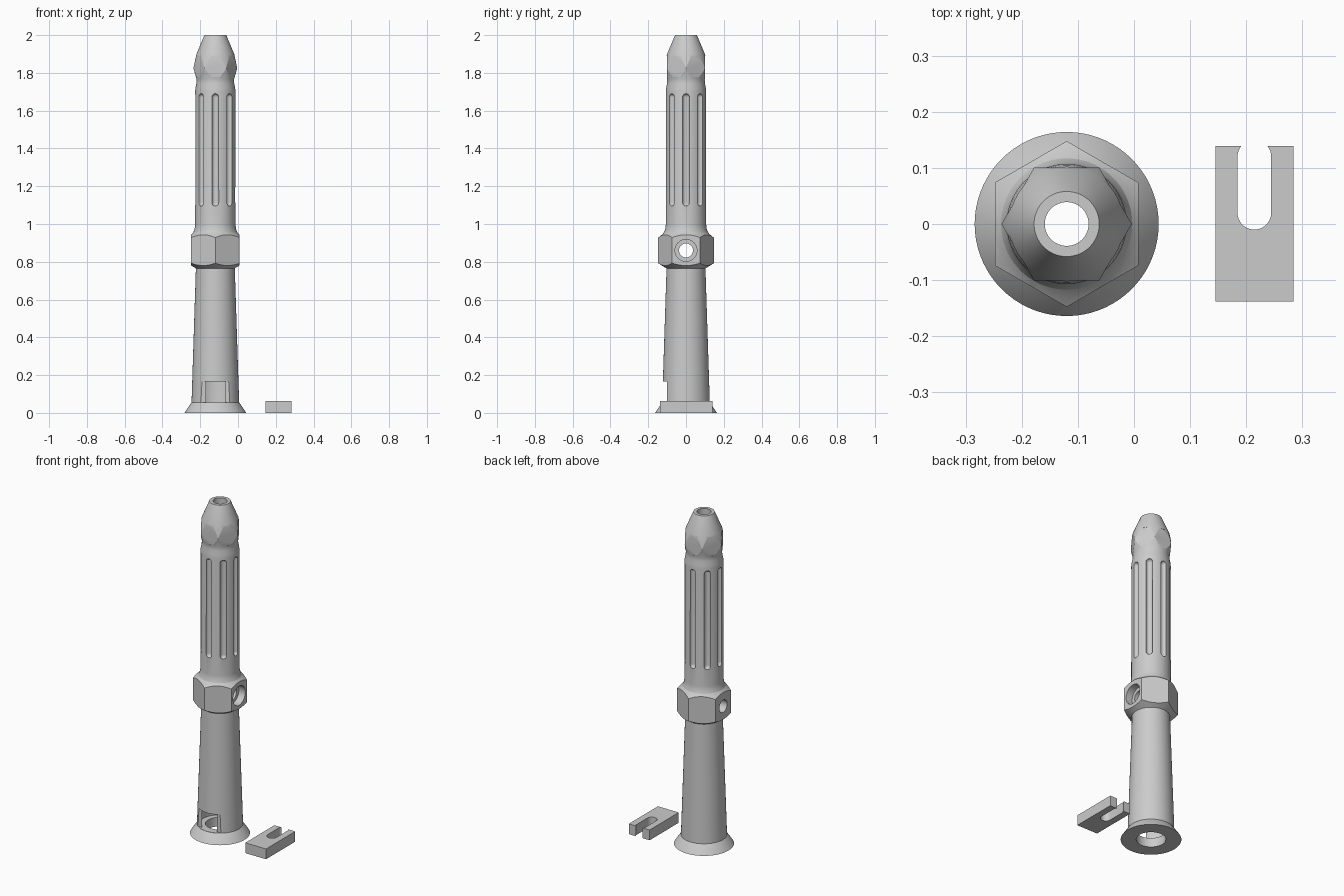
import bpy, bmesh
from math import pi, tan, radians
from mathutils import Matrix, Vector

cube = bpy.data.objects.get("Cube")
if cube:
    bpy.data.objects.remove(cube, do_unlink=True)

grey = bpy.data.materials.new("plain_grey")
grey.use_nodes = True
grey.diffuse_color = (0.6, 0.6, 0.6, 1)
grey.node_tree.nodes["Principled BSDF"].inputs["Base Color"].default_value = (0.6, 0.6, 0.6, 1)

CX = -0.12          # axis of the barrel


def finish(bm, name, at=(0, 0, 0)):
    """Turn a bmesh into a grey object."""
    bmesh.ops.recalc_face_normals(bm, faces=bm.faces)
    mesh = bpy.data.meshes.new(name)
    bm.to_mesh(mesh)
    bm.free()
    mesh.materials.append(grey)
    obj = bpy.data.objects.new(name, mesh)
    obj.location = at
    bpy.context.collection.objects.link(obj)
    return obj


def revolve(name, profile, at, steps=72):
    """Spin a closed (radius, z) loop about the z axis."""
    bm = bmesh.new()
    verts = [bm.verts.new((r, 0, z)) for r, z in profile]
    edges = [bm.edges.new((v, verts[i - 1])) for i, v in enumerate(verts)]
    bmesh.ops.spin(bm, geom=verts + edges, axis=(0, 0, 1), cent=(0, 0, 0),
                   angle=2 * pi, steps=steps, use_merge=True)
    bmesh.ops.remove_doubles(bm, verts=bm.verts, dist=1e-5)
    return finish(bm, name, at)


def box(name, lo, hi, turn=None):
    lo, hi = Vector(lo), Vector(hi)
    bm = bmesh.new()
    bmesh.ops.create_cube(bm, size=1)
    bmesh.ops.scale(bm, vec=hi - lo, verts=bm.verts)
    bmesh.ops.translate(bm, vec=(lo + hi) / 2, verts=bm.verts)
    if turn is not None:
        bm.transform(Matrix.Translation((CX, 0, 0)) @ Matrix.Rotation(turn, 4, 'Z'))
    return finish(bm, name)


def rod(name, radius, start, end, sides=32, roll=0):
    """Prism between two points."""
    start, end = Vector(start), Vector(end)
    axis = end - start
    bm = bmesh.new()
    bmesh.ops.create_cone(bm, cap_ends=True, segments=sides, radius1=radius,
                          radius2=radius, depth=axis.length)
    bm.transform(Matrix.Translation((start + end) / 2)
                 @ axis.to_track_quat('Z', 'Y').to_matrix().to_4x4()
                 @ Matrix.Rotation(roll, 4, 'Z'))
    return finish(bm, name)


def capsule(name, radius, z0, z1, at):
    """Round-ended rod along z, made by stretching a sphere."""
    bm = bmesh.new()
    bmesh.ops.create_uvsphere(bm, u_segments=24, v_segments=12, radius=radius)
    for v in bm.verts:
        if abs(v.co.z) < 1e-5:
            v.co.z = 0
    for v in bm.verts:
        v.co.z += z1 - radius if v.co.z > 0 else z0 + radius
    return finish(bm, name, at)


def cut(target, cutter):
    mod = target.modifiers.new("cut", 'BOOLEAN')
    mod.operation, mod.solver, mod.object = 'DIFFERENCE', 'EXACT', cutter
    bpy.context.view_layer.objects.active = target
    bpy.ops.object.modifier_apply(modifier=mod.name)
    bpy.data.objects.remove(cutter, do_unlink=True)


def smooth(obj, angle):
    bpy.ops.object.select_all(action='DESELECT')
    obj.select_set(True)
    bpy.context.view_layer.objects.active = obj
    bpy.ops.object.shade_smooth_by_angle(angle=radians(angle))


# Hollow barrel: flared foot, tapered lower tube, nut blank, shaft, collar, tip
outer = [(0.164, 0), (0.129, 0.052), (0.126, 0.055), (0.103, 0.765), (0.109, 0.769),
         (0.118, 0.774), (0.15, 0.794), (0.15, 0.926), (0.128, 0.943), (0.117, 0.955),
         (0.11, 0.972), (0.107, 0.995), (0.107, 1.70), (0.105, 1.72), (0.1, 1.745),
         (0.099, 1.765), (0.116, 1.825), (0.1, 1.9), (0.058, 2)]
bore = [(0.039, 2), (0.039, 0.8), (0.085, 0.72), (0.112, 0.17), (0.112, 0.055),
        (0.08, 0.055), (0.08, 0)]
barrel = revolve("barrel", outer + bore, (CX, 0, 0))

# Six flats each on the nut and on the collar near the tip
for apothem, z0, z1, offset in ((0.128, 0.76, 0.96, 0), (0.1005, 1.775, 1.89, pi / 6)):
    half = apothem * tan(pi / 6) + 0.02
    for i in range(6):
        cut(barrel, box("flat_cutter", (apothem, -half, z0), (0.3, half, z1),
                        offset + i * pi / 3))

# Eight round-ended grip flutes
for i in range(8):
    at = Matrix.Rotation(i * pi / 4, 4, 'Z') @ Vector((0.108, 0, 0))
    cut(barrel, capsule("flute_cutter", 0.0185, 1.095, 1.69, at + Vector((CX, 0, 0))))

# Cross hole through the nut, with a round recess and a hexagonal recess
NZ = 0.86
cut(barrel, rod("cross_cutter", 0.037, (CX - 0.3, 0, NZ), (CX + 0.3, 0, NZ)))
cut(barrel, rod("round_recess_cutter", 0.058, (CX + 0.085, 0, NZ), (CX + 0.3, 0, NZ)))
cut(barrel, rod("hex_recess_cutter", 0.06, (CX - 0.085, 0, NZ), (CX - 0.3, 0, NZ), 6))

# Flat window at the front of the foot
cut(barrel, box("window_cutter", (CX - 0.076, -0.3, 0.056), (CX + 0.076, -0.1, 0.165)))
smooth(barrel, 20)

# Loose slotted retaining plate
plate = box("slotted_plate", (0.145, -0.138, 0), (0.284, 0.139, 0.062))
slot = revolve("slot_cutter", [(0, -0.1), (0.03, -0.1), (0.03, 0.2), (0, 0.2)], (0.2145, 0.02, 0), 48)
bm = bmesh.new()
bm.from_mesh(slot.data)
for v in bm.verts:      # stretch the round cutter into a long slot
    if v.co.y > 1e-4:
        v.co.y += 0.1
bm.to_mesh(slot.data)
bm.free()
cut(plate, slot)
smooth(plate, 20)
